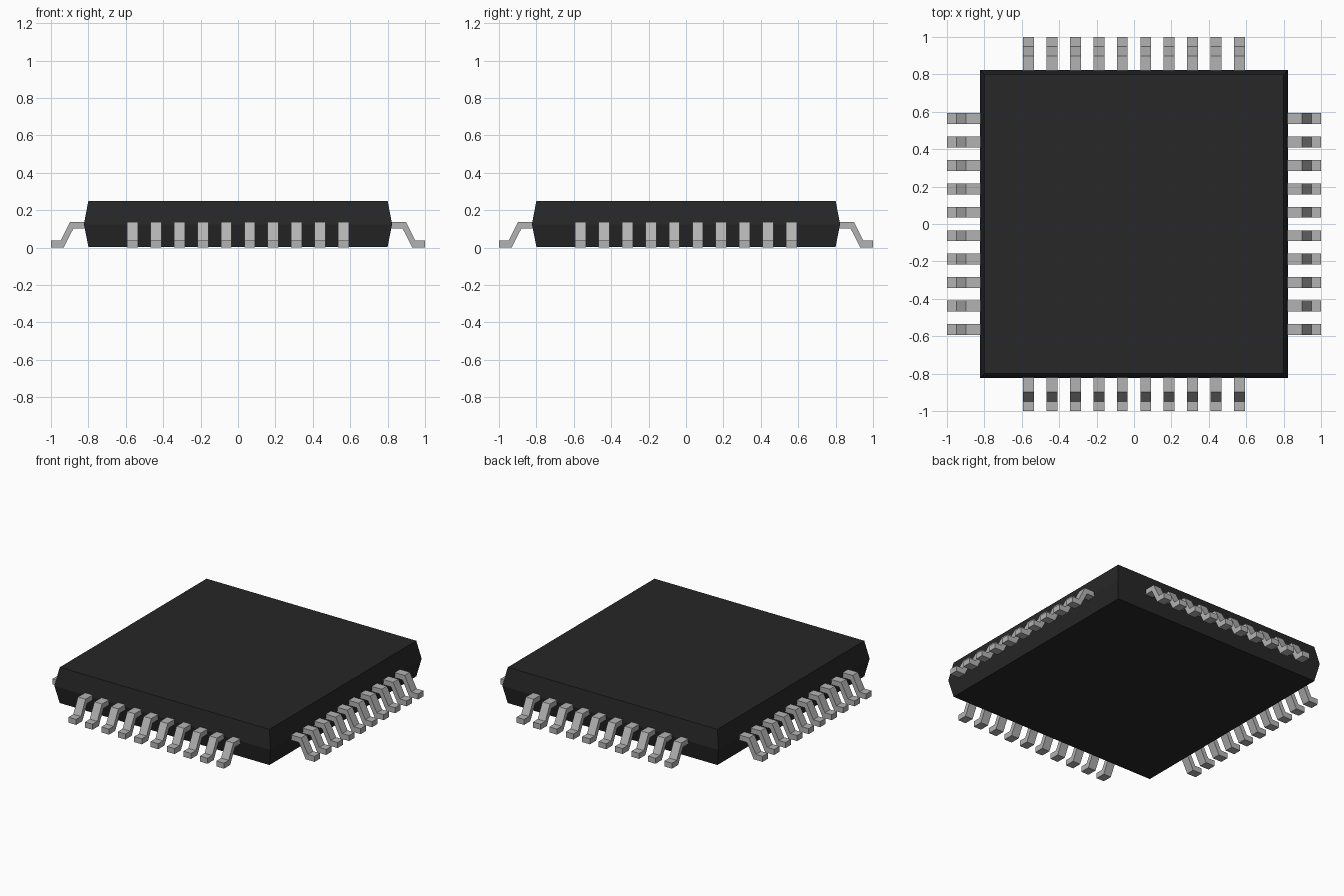
import bpy, bmesh, math
from mathutils import Matrix

cube = bpy.data.objects.get("Cube")
if cube:
    bpy.data.objects.remove(cube, do_unlink=True)


def material(name, rgb, roughness):
    m = bpy.data.materials.new(name)
    m.use_nodes = True
    m.diffuse_color = (*rgb, 1)
    bsdf = m.node_tree.nodes["Principled BSDF"]
    bsdf.inputs["Base Color"].default_value = (*rgb, 1)
    bsdf.inputs["Roughness"].default_value = roughness
    return m


def make_object(name, bm, mat):
    bmesh.ops.recalc_face_normals(bm, faces=bm.faces)
    me = bpy.data.meshes.new(name)
    bm.to_mesh(me)
    bm.free()
    me.materials.append(mat)
    ob = bpy.data.objects.new(name, me)
    bpy.context.collection.objects.link(ob)
    return ob


black = material("black plastic", (0.02, 0.02, 0.02), 0.6)
grey = material("grey metal", (0.45, 0.45, 0.45), 0.5)

# Package body: three square rings, widest at mid height
bm = bmesh.new()
rings = []
for half, z in ((0.80, 0.004), (0.824, 0.124), (0.80, 0.25)):
    rings.append([bm.verts.new((sx * half, sy * half, z))
                  for sx, sy in ((-1, -1), (1, -1), (1, 1), (-1, 1))])
for low, high in zip(rings, rings[1:]):
    for i in range(4):
        j = (i + 1) % 4
        bm.faces.new((low[i], low[j], high[j], high[i]))
bm.faces.new(rings[0][::-1])
bm.faces.new(rings[-1])
make_object("chip_body", bm, black)

# Bent lead profile as (distance from centre, height)
PROFILE = [(0.80, 0.138), (0.897, 0.138), (0.948, 0.038), (1.0, 0.038),
           (1.0, 0.0), (0.932, 0.0), (0.88, 0.102), (0.80, 0.102)]
PINS, SPAN, WIDTH = 10, 1.128, 0.058


def add_lead(bm, offset):
    sides = [[bm.verts.new((x, offset + s * WIDTH / 2, z)) for x, z in PROFILE]
             for s in (-1, 1)]
    a, b = sides
    n = len(PROFILE)
    for i in range(n):
        j = (i + 1) % n
        bm.faces.new((a[i], a[j], b[j], b[i]))
    # Side walls as a strip of quads following the bend
    for v in sides:
        for i in range(3):
            bm.faces.new((v[i], v[i + 1], v[n - 2 - i], v[n - 1 - i]))


# One row of leads on each side
for k, side in enumerate(("left", "back", "right", "front")):
    bm = bmesh.new()
    for i in range(PINS):
        add_lead(bm, -SPAN / 2 + i * SPAN / (PINS - 1))
    bmesh.ops.rotate(bm, verts=bm.verts, cent=(0, 0, 0),
                     matrix=Matrix.Rotation(k * math.pi / 2, 3, 'Z'))
    make_object(side + "_leads", bm, grey)
